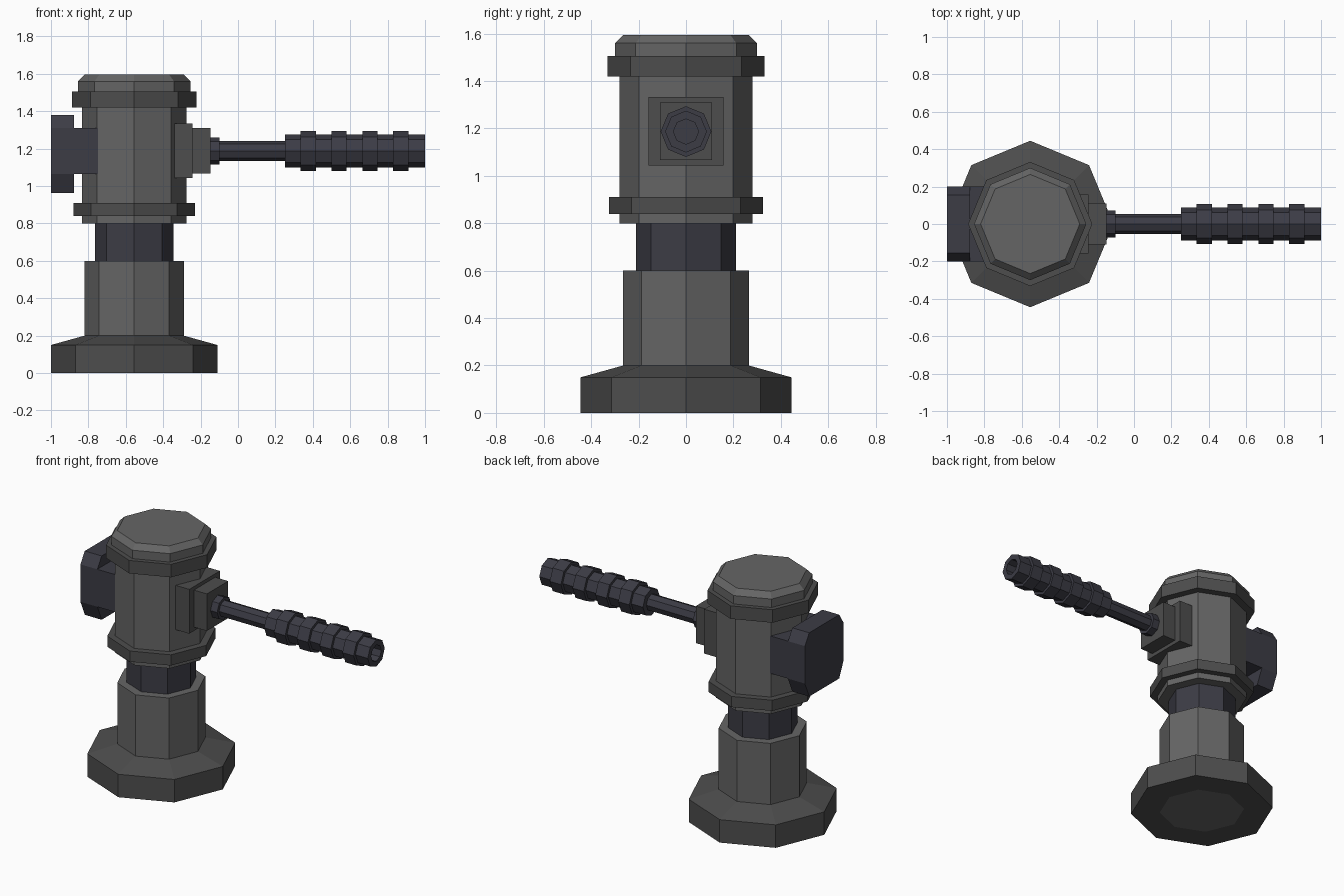
import bpy, bmesh, math

if "Cube" in bpy.data.objects:
    bpy.data.objects.remove(bpy.data.objects["Cube"])

AXIS_X = -0.555   # centre of the post
LEVER_Z = 1.187   # height of the lever


def material(name, rgb):
    m = bpy.data.materials.new(name)
    m.diffuse_color = (*rgb, 1)
    m.use_nodes = True
    m.node_tree.nodes["Principled BSDF"].inputs["Base Color"].default_value = m.diffuse_color
    return m


STEEL = material("steel", (0.13, 0.13, 0.13))
DARK = material("dark_steel", (0.075, 0.075, 0.075))
BLUE = material("blue_black", (0.045, 0.045, 0.06))


def finish(name, bm, mat):
    bmesh.ops.recalc_face_normals(bm, faces=bm.faces)
    me = bpy.data.meshes.new(name)
    bm.to_mesh(me)
    bm.free()
    me.materials.append(mat)
    ob = bpy.data.objects.new(name, me)
    bpy.context.collection.objects.link(ob)
    return ob


def turned(name, profile, mat, along="z", ring=False):
    """Eight-sided turning of (radius, position) points; ring=True closes the profile."""
    bm = bmesh.new()
    loops = []
    for r, h in profile:
        loop = []
        for i in range(8):
            a = i * math.pi / 4
            c, s = r * math.cos(a), r * math.sin(a)
            loop.append(bm.verts.new((AXIS_X + c, s, h) if along == "z" else (h, c, LEVER_Z + s)))
        loops.append(loop)
    pairs = list(zip(loops, loops[1:]))
    if ring:
        pairs.append((loops[-1], loops[0]))
    else:
        bm.faces.new(loops[0])
        bm.faces.new(loops[-1])
    for a, b in pairs:
        for i in range(8):
            j = (i + 1) % 8
            bm.faces.new((a[i], a[j], b[j], b[i]))
    return finish(name, bm, mat)


def slab(name, x0, x1, outline, mat):
    """Extrude a (y, z) outline from x0 to x1."""
    bm = bmesh.new()
    a = [bm.verts.new((x0, y, z)) for y, z in outline]
    b = [bm.verts.new((x1, y, z)) for y, z in outline]
    bm.faces.new(a)
    bm.faces.new(b)
    n = len(outline)
    for i in range(n):
        j = (i + 1) % n
        bm.faces.new((a[i], a[j], b[j], b[i]))
    return finish(name, bm, mat)


def rect(hy, z0, z1):
    return [(-hy, z0), (hy, z0), (hy, z1), (-hy, z1)]


# Post, from the floor up
turned("foot", [(0.265, 0), (0.445, 0), (0.445, 0.15), (0.265, 0.2)], DARK, ring=True)
turned("lower_column", [(0.265, 0), (0.265, 0.6)], STEEL)
turned("neck", [(0.21, 0.6), (0.21, 0.8)], BLUE)
turned("housing", [(0.28, 0.8), (0.28, 1.5)], STEEL)
turned("lower_band", [(0.28, 0.84), (0.325, 0.84), (0.325, 0.91), (0.28, 0.91)], DARK, ring=True)
turned("upper_band", [(0.28, 1.42), (0.332, 1.42), (0.332, 1.505), (0.28, 1.505)], DARK, ring=True)
turned("cap", [(0.3, 1.5), (0.3, 1.56), (0.265, 1.595)], STEEL)

# Counterweight on the left
slab("counterweight_arm", -0.89, -0.7, rect(0.2, 1.065, 1.31), BLUE)
slab("counterweight_plate", -1.0, -0.878,
     [(-0.155, 0.963), (0.155, 0.963), (0.2, 1.065), (0.2, 1.31),
      (0.155, 1.38), (-0.155, 1.38), (-0.2, 1.31), (-0.2, 1.065)], BLUE)

# Lever mount on the right
slab("mount_plate", -0.4, -0.242, rect(0.158, 1.043, 1.333), DARK)
slab("mount_block", -0.242, -0.148, rect(0.11, 1.068, 1.31), DARK)

# Lever
turned("lever_collar", [(0.073, -0.15), (0.073, -0.1)], BLUE, along="x")
turned("lever_rod", [(0.053, -0.12), (0.053, 0.92)], BLUE, along="x")

# Ribbed grip with a hollow end
grip = [(0.053, 0.25), (0.088, 0.25)]
for k in range(4):
    x = 0.335 + 0.165 * k
    grip += [(0.088, x), (0.107, x), (0.107, x + 0.081), (0.088, x + 0.081)]
grip += [(0.088, 1.0), (0.053, 1.0)]
turned("grip", grip, BLUE, along="x", ring=True)
